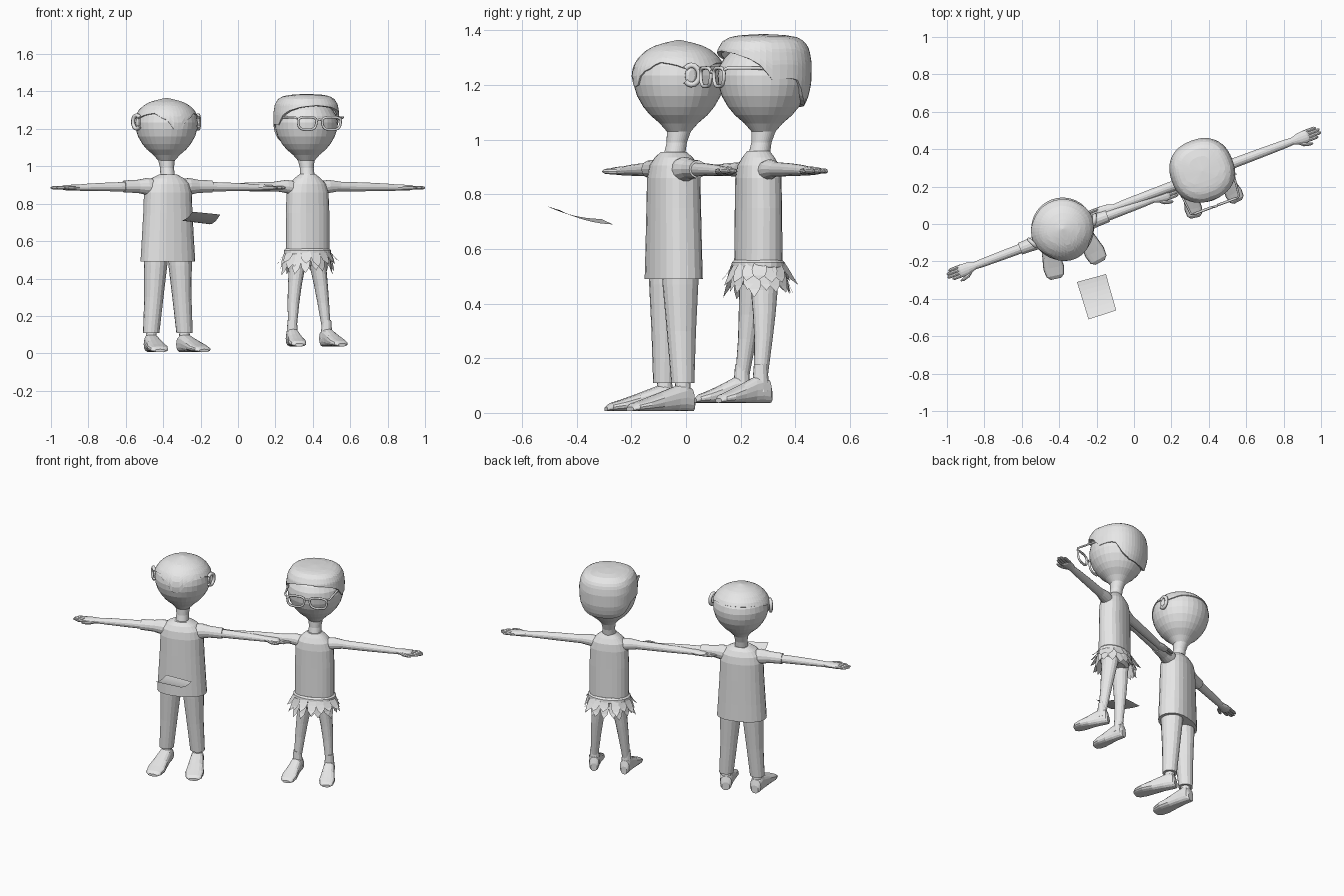
import bpy, math, random
from mathutils import Matrix, Vector

if "Cube" in bpy.data.objects:
    bpy.data.objects.remove(bpy.data.objects["Cube"])

random.seed(4)
grey = bpy.data.materials.new("light grey")
grey.diffuse_color = (0.8, 0.8, 0.8, 1)
grey.use_nodes = True
grey.node_tree.nodes["Principled BSDF"].inputs["Base Color"].default_value = grey.diffuse_color
TURN = math.radians(20.5)
place = Matrix()
AX = {"x": (1, 2), "y": (0, 2), "z": (0, 1)}


def make(name, verts, faces, m=None):
    me = bpy.data.meshes.new(name)
    mm = place @ (m or Matrix())
    me.from_pydata([mm @ Vector(v) for v in verts], [], faces)
    me.materials.append(grey)
    ob = bpy.data.objects.new(name, me)
    bpy.context.collection.objects.link(ob)
    # consistent outward normals
    import bmesh
    bm = bmesh.new()
    bm.from_mesh(me)
    bmesh.ops.recalc_face_normals(bm, faces=bm.faces)
    bm.to_mesh(me)
    bm.free()
    return ob


def sup(a, p):
    c, s = math.cos(a), math.sin(a)
    f = lambda v: math.copysign(abs(v) ** (2 / p), v)
    return f(c), f(s)


def loft(name, secs, axis, n=16, p=2, m=None):
    """Skin oval sections (x, y, z, half_u, half_v) stacked along an axis."""
    u, v = AX[axis]
    verts, faces = [], []
    for *c, ru, rv in secs:
        for i in range(n):
            a, b = sup(2 * math.pi * i / n, p)
            q = list(c)
            q[u] += ru * a
            q[v] += rv * b
            verts.append(q)
    for k in range(len(secs) - 1):
        for i in range(n):
            j = (i + 1) % n
            faces.append((k * n + i, k * n + j, (k + 1) * n + j, (k + 1) * n + i))
    faces += [tuple(range(n)), tuple(range((len(secs) - 1) * n, len(secs) * n))]
    return make(name, verts, faces, m)


def wire(name, pts, r, cyclic=False):
    cu = bpy.data.curves.new(name, "CURVE")
    cu.dimensions = "3D"
    cu.bevel_depth, cu.bevel_resolution, cu.use_fill_caps = r, 1, True
    sp = cu.splines.new("POLY")
    sp.points.add(len(pts) - 1)
    for s, q in zip(sp.points, pts):
        s.co = (*(place @ Vector(q)), 1)
    sp.use_cyclic_u = cyclic
    cu.materials.append(grey)
    ob = bpy.data.objects.new(name, cu)
    bpy.context.collection.objects.link(ob)
    bpy.ops.object.select_all(action="DESELECT")
    ob.select_set(True)
    bpy.context.view_layer.objects.active = ob
    bpy.ops.object.convert(target="MESH")


def lerp(table, t):
    for (a, va), (b, vb) in zip(table, table[1:]):
        if t <= b:
            return va + (vb - va) * max(0, t - a) / (b - a)
    return table[-1][1]


def hair(name, prof, line, p, thick, n=48, rows=14):
    """Shell over the head, cut along a hairline given by angle from the front."""
    top = prof[-1][0]
    verts, faces = [(0, 0.02, top)], []
    for k in range(1, rows + 1):
        for i in range(n):
            deg = 360 * i / n
            z = top - (top - lerp(line, min(deg, 360 - deg))) * (k / rows) ** 1.6
            a, b = sup(math.radians(deg - 90), p)
            r = lerp(prof, z)
            verts.append((r * a, 0.02 + r * b, z))
    for i in range(n):
        j = (i + 1) % n
        faces.append((0, 1 + i, 1 + j))
        for k in range(rows - 1):
            o = 1 + k * n
            faces.append((o + i, o + n + i, o + n + j, o + j))
    ob = make(name, verts, faces)
    mod = ob.modifiers.new("thickness", "SOLIDIFY")
    mod.thickness, mod.offset = thick, -1


HEAD = [(0.93, .04), (0.99, .037), (1.03, .044), (1.06, .07), (1.09, .105), (1.12, .13),
        (1.16, .153), (1.20, .165), (1.235, .168), (1.27, .161), (1.30, .143),
        (1.325, .117), (1.343, .085), (1.355, .045), (1.36, .002)]


def person(who, loc, body, fat, sole, ankle_y, leg, foot_len, foot_w, sleeve):
    global place
    place = Matrix.Translation(loc) @ Matrix.Rotation(TURN, 4, "Z")
    loft(who + " head", [(0, 0.02 * min(1, (z - .93) / .1), z, r, r) for z, r in HEAD], "z", 32)
    loft(who + " shirt", [(0, 0, z, a, b) for z, a, b in body], "z", 24, 2.3)
    for s, side in ((-1, "left"), (1, "right")):
        tag = f"{who} {side} "
        # sleeve, arm, palm, fingers and thumb
        loft(tag + "sleeve", [(s * x, 0, z, r * fat, r * fat) for x, z, r in
             ((.06, .88, .05), (.12, .892, .046), (.17, .893, .036), (sleeve, .892, .033))], "x", 14)
        loft(tag + "arm", [(s * x, 0, z, a, b) for x, z, a, b in
             ((.15, .892, .027, .027), (.33, .89, .025, .024), (.45, .888, .023, .02),
              (.51, .886, .02, .017), (.545, .886, .031, .016), (.59, .886, .034, .014),
              (.6, .886, .031, .009))], "x", 14)
        for i, tip in enumerate((.645, .667, .665, .65)):
            y = (i - 1.5) * .0165
            loft(tag + "finger", [(s * x, y, .885, r, r) for x, r in
                 ((.58, .0095), (tip - .012, .009), (tip, .004))], "x", 8)
        loft(tag + "thumb", [(s * x, y, .884, r, r) for x, y, r in
             ((.53, -.015, .011), (.555, -.036, .011), (.59, -.047, .009), (.607, -.049, .004))], "x", 8)
        # leg
        loft(tag + "leg", [(s * x, y, z, a, b) for x, y, z, a, b in leg], "z", 16)
        # foot, toes turned out
        ax = leg[-1][0]
        m = Matrix.Translation((s * ax, ankle_y, sole)) @ Matrix.Rotation(s * math.radians(8), 4, "Z")
        L, w = foot_len, foot_w
        loft(tag + "foot", [(0, y, h / 2, a, h / 2) for y, a, h in
             ((.04, w * .4, .05), (.03, w * .62, .085), (0, w * .68, .1), (-.03, w * .72, .092),
              (-L * .45, w * .86, .066), (-L * .72, w, .044), (-L * .92, w * .86, .03),
              (-L, w * .5, .016))], "y", 16, 2.6, m)
        loft(tag + "ankle", [(s * ax, ankle_y, sole + z, r, r) for z, r in
             ((.04, .034), (.09, .029), (.14, .025))], "z", 12)


# ---- first figure: loose shirt, trousers, ears, thin hair ----
person("first figure", (-.375, -.045, 0),
       [(.49, .150, .094), (.6, .143, .092), (.75, .134, .09), (.86, .13, .088),
        (.905, .118, .08), (.935, .09, .064), (.955, .05, .045)],
       1.0, .006, 0,
       [(.066, 0, .56, .064, .07), (.07, 0, .47, .062, .066), (.08, 0, .3, .051, .054),
        (.095, 0, .11, .044, .042)], .22, .056, .25)
hair("first figure hair", [(z, r + .006) for z, r in HEAD[:-1]] + [(1.366, .002)],
     [(0, 1.195), (10, 1.2), (17, 1.245), (32, 1.262), (42, 1.285), (65, 1.275), (88, 1.25),
      (100, 1.255), (125, 1.28), (180, 1.285)], 2, .006)
for s in (-1, 1):
    # ear: bent rim around a thin bowl
    rim = []
    for i in range(13):
        a = math.radians(-140 + 280 * i / 12)
        c = math.cos(a)
        rim.append((s * (.176 + .012 * c), .004 + .026 * c, 1.237 + .036 * math.sin(a)))
    wire("ear rim", rim, .011)
    loft("ear bowl", [(s * x, .004, 1.235, a, b) for x, a, b in
         ((.15, .018, .026), (.172, .024, .034), (.178, .012, .02))], "x", 12)

# sheet of paper held in the air before the first figure
place = Matrix()
N = 8
near = (Vector((-.305, -.31, .71)), Vector((-.15, -.268, .69)))
far = (Vector((-.243, -.51, .757)), Vector((-.095, -.462, .742)))
pv = []
for i in range(N + 1):
    for j in range(2):
        t = i / N
        q = near[j].lerp(far[j], t)
        q.z -= .045 * t * (1 - t)
        pv.append(q)
make("paper sheet", pv, [(2 * i, 2 * i + 1, 2 * i + 3, 2 * i + 2) for i in range(N)])

# ---- second figure: slim shirt, bare legs, thick hair, spectacles, leaf skirt ----
person("second figure", (.372, .265, 0),
       [(.53, .118, .08), (.75, .119, .077), (.86, .114, .076), (.905, .1, .07),
        (.935, .072, .055), (.958, .042, .041)],
       .78, .037, -.028,
       [(.055, 0, .54, .05, .062), (.062, 0, .45, .042, .05), (.075, -.005, .36, .036, .042),
        (.085, -.012, .27, .031, .034), (.098, -.028, .12, .022, .025)], .175, .047, .19)
hair("second figure hair",
     [(1.1, .13), (1.14, .155), (1.2, .17), (1.28, .172), (1.33, .164), (1.36, .147),
      (1.376, .118), (1.383, .08), (1.387, .002)],
     [(0, 1.325), (30, 1.315), (55, 1.295), (70, 1.27), (82, 1.22), (100, 1.225), (112, 1.22),
      (130, 1.15), (150, 1.125), (180, 1.12)], 2.3, .016)

# spectacles
for s in (-1, 1):
    ring = []
    for i in range(20):
        a, b = sup(2 * math.pi * i / 20, 3)
        ring.append((s * .069 + a * (.052 + .006 * b), -.18, 1.229 + .034 * b))
    wire("spectacle rim", ring, .007, True)
    wire("spectacle arm", [(s * .126, -.18, 1.256), (s * .138, -.172, 1.262),
                           (s * .15, -.06, 1.262), (s * .162, .02, 1.258)], .006)
wire("spectacle bridge", [(-.018, -.18, 1.245), (0, -.183, 1.25), (.018, -.18, 1.245)], .006)

# waistband, hips and leaf skirt
loft("skirt band", [(0, 0, z, a, b) for z, a, b in
     ((.525, .124, .09), (.535, .13, .094), (.55, .13, .092), (.56, .12, .082))], "z", 24)
loft("hips", [(0, 0, z, a, b) for z, a, b in
     ((.47, .075, .06), (.49, .108, .076), (.55, .115, .08))], "z", 20)
for row, (count, z0, out, drop, w) in enumerate(((16, .548, .035, .075, .026), (18, .535, .022, .105, .024))):
    for i in range(count):
        ang = 2 * math.pi * (i + row * .5) / count + random.uniform(-.08, .08)
        o = out * random.uniform(.7, 1.7)
        d = drop * random.uniform(.8, 1.15)
        ca, sa = math.cos(ang), math.sin(ang)
        v = []
        for t, ww in ((0, .8), (.35, 1.1), (.7, .85)):
            for e in (-1, 1):
                v.append(((.122 + o * t) * ca - e * w * ww * sa,
                          (.088 + o * t) * sa + e * w * ww * ca, z0 - d * t ** .9))
        v.append(((.122 + o * 1.15) * ca, (.088 + o * 1.15) * sa, z0 - d))
        make("skirt leaf", v, [(0, 1, 3, 2), (2, 3, 5, 4), (4, 5, 6)])
